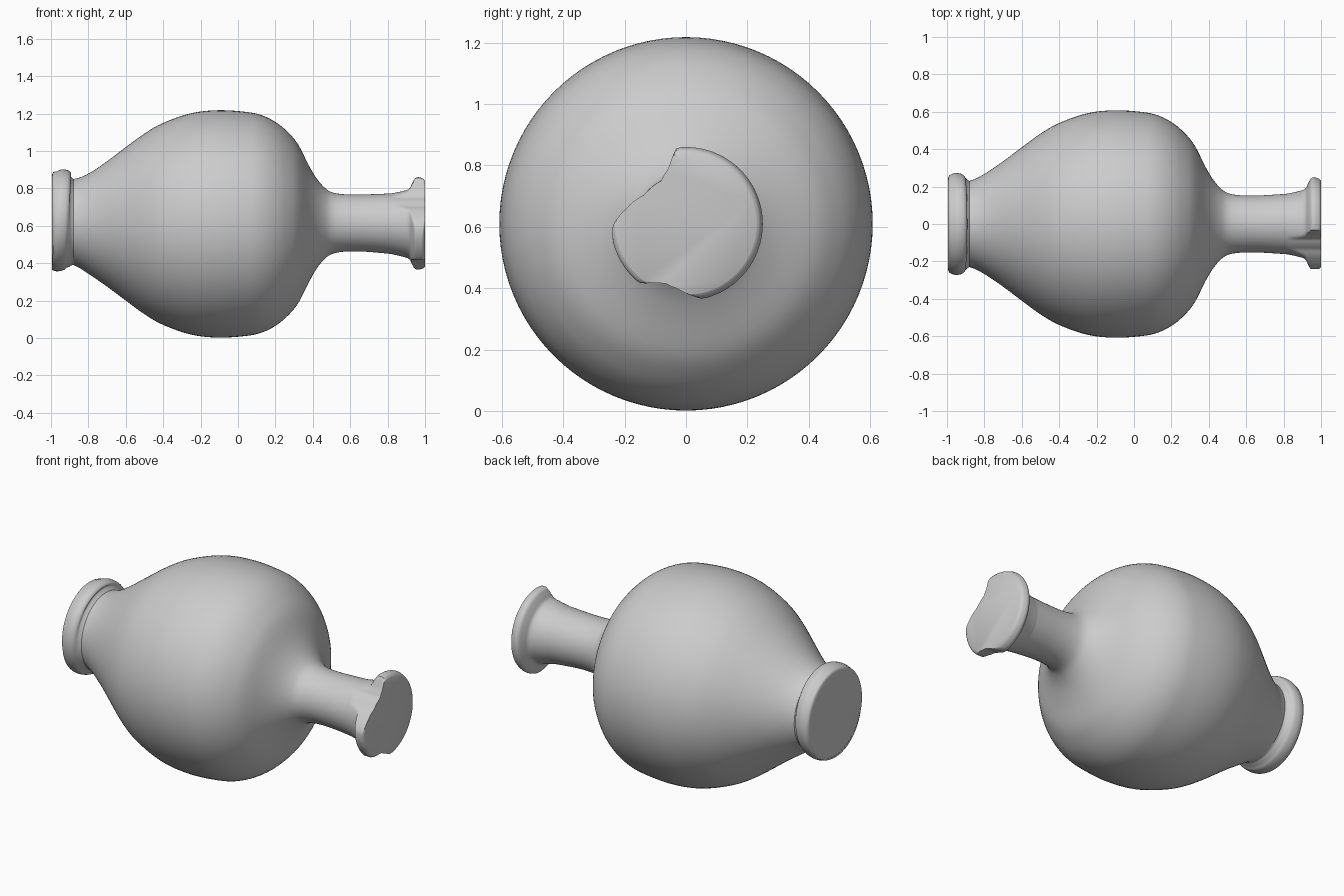
import bpy, bmesh, math

if "Cube" in bpy.data.objects:
    bpy.data.objects.remove(bpy.data.objects["Cube"], do_unlink=True)

SEG = 96

clay = bpy.data.materials.new("grey_clay")
clay.use_nodes = True
clay.diffuse_color = (0.6, 0.6, 0.6, 1)
bsdf = clay.node_tree.nodes["Principled BSDF"]
bsdf.inputs["Base Color"].default_value = (0.6, 0.6, 0.6, 1)
bsdf.inputs["Roughness"].default_value = 0.8


def smooth_path(pts, steps):
    """Catmull-Rom curve through the profile points."""
    ext = [pts[0]] + pts + [pts[-1]]
    out = []
    for a, b, c, d in zip(ext, ext[1:], ext[2:], ext[3:]):
        for s in range(steps):
            t = s / steps
            out.append([0.5 * (2 * q + (r - p) * t + (2 * p - 5 * q + 4 * r - w) * t * t
                               + (3 * q - p - 3 * r + w) * t ** 3)
                        for p, q, r, w in zip(a, b, c, d)])
    return out + [list(pts[-1])]


def lathe(name, pts, steps=4, cap_start=False, cap_end=False, limit=None):
    """Turn (x, radius, centre height) points around the long axis."""
    bm = bmesh.new()
    rings = []
    for x, r, z in smooth_path(pts, steps):
        ring = []
        for i in range(SEG):
            a = math.tau * i / SEG
            rad = min(r, limit(math.degrees(a))) if limit else r
            ring.append(bm.verts.new((x, rad * math.cos(a), z + rad * math.sin(a))))
        rings.append(ring)
    for lo, hi in zip(rings, rings[1:]):
        for i in range(SEG):
            j = (i + 1) % SEG
            bm.faces.new((lo[i], lo[j], hi[j], hi[i]))
    if cap_start:
        bm.faces.new(rings[0])
    if cap_end:
        bm.faces.new(rings[-1])
    bmesh.ops.recalc_face_normals(bm, faces=bm.faces)
    # An open tube may come out inverted: check one side face
    bm.faces.ensure_lookup_table()
    f = bm.faces[len(bm.faces) // 2 // SEG * SEG]
    c = f.calc_center_median()
    if f.normal.y * c.y + f.normal.z * (c.z - 0.61) < 0:
        bmesh.ops.reverse_faces(bm, faces=bm.faces)
    mesh = bpy.data.meshes.new(name)
    bm.to_mesh(mesh)
    bm.free()
    mesh.materials.append(clay)
    ob = bpy.data.objects.new(name, mesh)
    bpy.context.collection.objects.link(ob)
    bpy.ops.object.select_all(action='DESELECT')
    ob.select_set(True)
    bpy.context.view_layer.objects.active = ob
    bpy.ops.object.shade_smooth_by_angle(angle=math.radians(45))
    return ob


# Broken outline of the lip: (angle from +y towards +z, radius)
CHIP = [(0, .26), (97, .25), (102, .22), (107, .19), (120, .162), (145, .165),
        (165, .20), (182, .24), (195, .245), (232, .245), (240, .222), (250, .205),
        (262, .212), (275, .235), (287, .26), (360, .26)]


def chipped(deg):
    for (a0, r0), (a1, r1) in zip(CHIP, CHIP[1:]):
        if a0 <= deg <= a1:
            return r0 + (r1 - r0) * (deg - a0) / (a1 - a0)
    return .26


# Round belly, shoulder and neck
lathe("vase_body", [
    (-.88, .23, .62), (-.84, .245, .615), (-.78, .28, .61), (-.7, .335, .61),
    (-.6, .41, .61), (-.5, .483, .61), (-.4, .54, .61), (-.25, .592, .61),
    (-.1, .608, .61), (.05, .598, .61), (.13, .58, .61), (.2, .545, .61),
    (.26, .497, .61), (.32, .427, .61), (.38, .31, .61), (.42, .242, .612),
    (.46, .194, .613), (.5, .166, .614), (.56, .154, .615), (.65, .152, .615),
    (.75, .157, .613), (.82, .162, .611)])

# Flat foot ring, slightly tilted
foot = lathe("vase_foot", [
    (-.995, .235, .628), (-.99, .256, .628), (-.97, .269, .628), (-.945, .272, .629),
    (-.915, .264, .629), (-.895, .24, .626), (-.88, .23, .62)], cap_start=True)
for v in foot.data.vertices:
    if -.985 < v.co.x < -.9:
        v.co.x += .05 * (v.co.z - .628)
    v.co.x = max(v.co.x, -1.0)

# Flared lip with broken edge and flat closed mouth
lathe("vase_lip", [
    (.82, .162, .611), (.88, .175, .61), (.915, .188, .61), (.93, .215, .61),
    (.945, .242, .61), (.962, .25, .61), (.98, .246, .61), (.992, .24, .61),
    (1.0, .23, .61)], cap_end=True, limit=chipped)
